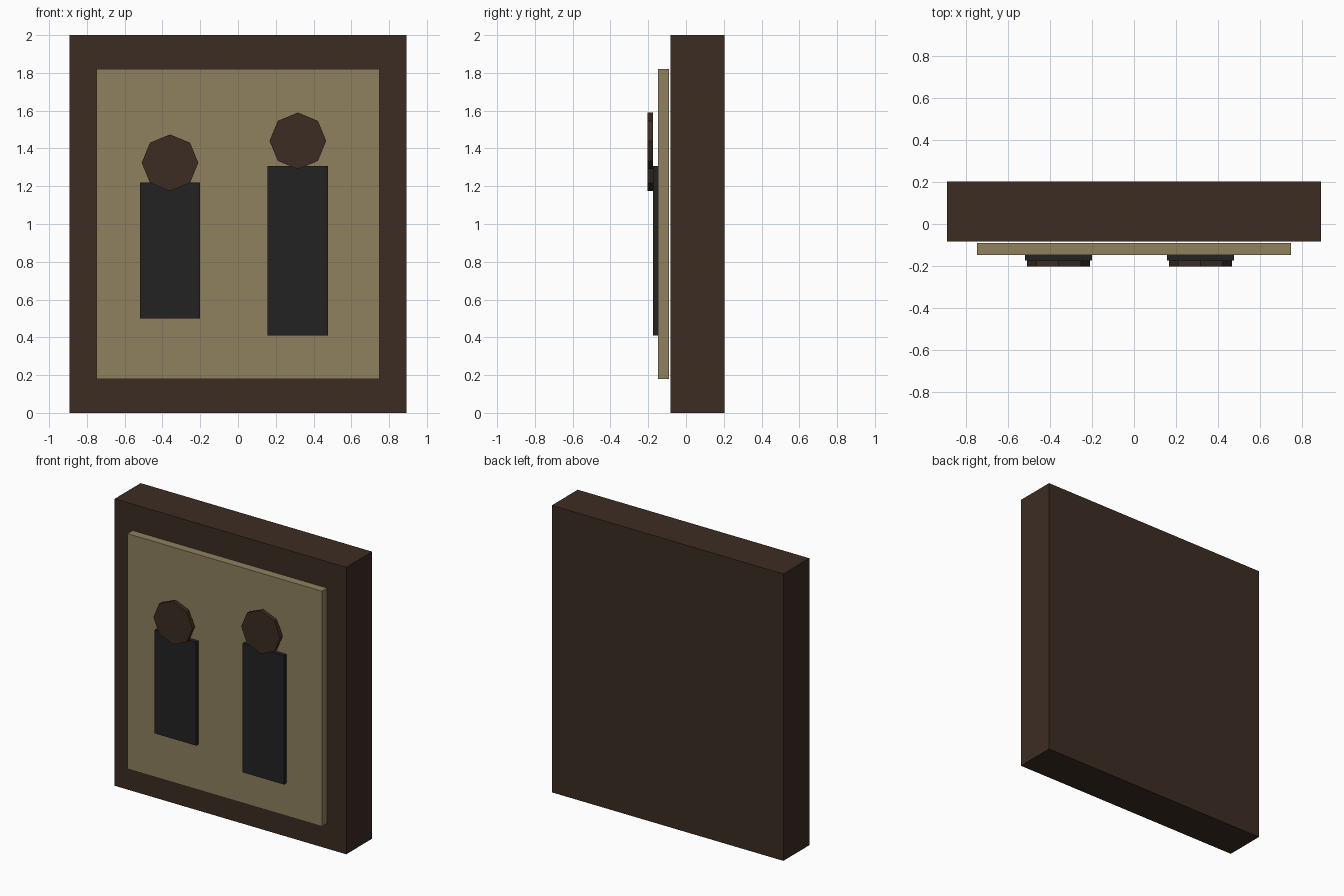
import bpy, bmesh, math
from mathutils import Matrix

if "Cube" in bpy.data.objects:
    bpy.data.objects.remove(bpy.data.objects["Cube"])


def srgb(*rgb):
    f = lambda c: c / 12.92 if c <= 0.04045 else ((c + 0.055) / 1.055) ** 2.4
    return [f(c / 255) for c in rgb] + [1.0]


def material(name, *rgb):
    m = bpy.data.materials.new(name)
    m.diffuse_color = srgb(*rgb)
    m.use_nodes = True
    m.node_tree.nodes["Principled BSDF"].inputs["Base Color"].default_value = m.diffuse_color
    return m


wood = material("dark_brown", 60, 44, 35)
canvas = material("tan", 142, 128, 94)
cloth = material("charcoal", 34, 34, 34)


def finish(name, bm, mat):
    me = bpy.data.meshes.new(name)
    bm.to_mesh(me)
    bm.free()
    me.materials.append(mat)
    ob = bpy.data.objects.new(name, me)
    bpy.context.collection.objects.link(ob)
    return ob


def box(name, x, y, z, mat):
    bm = bmesh.new()
    spans = (x, y, z)
    mid = [(a + b) / 2 for a, b in spans]
    size = [b - a for a, b in spans]
    bmesh.ops.create_cube(bm, size=1, matrix=Matrix.Translation(mid) @ Matrix.Diagonal(size + [1]))
    return finish(name, bm, mat)


def disc(name, x, z, radius, y, mat):
    bm = bmesh.new()
    m = Matrix.Translation((x, sum(y) / 2, z)) @ Matrix.Rotation(math.pi / 2, 4, 'X')
    bmesh.ops.create_cone(bm, cap_ends=True, segments=8, radius1=radius, radius2=radius,
                          depth=y[1] - y[0], matrix=m)
    return finish(name, bm, mat)


# Thick backing slab and the picture plate floating just in front of it
box("frame_slab", (-0.893, 0.893), (-0.083, 0.203), (0, 2), wood)
box("picture_panel", (-0.75, 0.75), (-0.147, -0.09), (0.18, 1.82), canvas)

# Two figures: flat body plate with an eight-sided head
for side, x, bottom, top, head_z in (("left", -0.36, 0.50, 1.22, 1.324),
                                     ("right", 0.317, 0.41, 1.308, 1.44)):
    box(side + "_figure_body", (x - 0.16, x + 0.16), (-0.175, -0.147), (bottom, top), cloth)
    disc(side + "_figure_head", x, head_z, 0.15, (-0.203, -0.175), wood)
